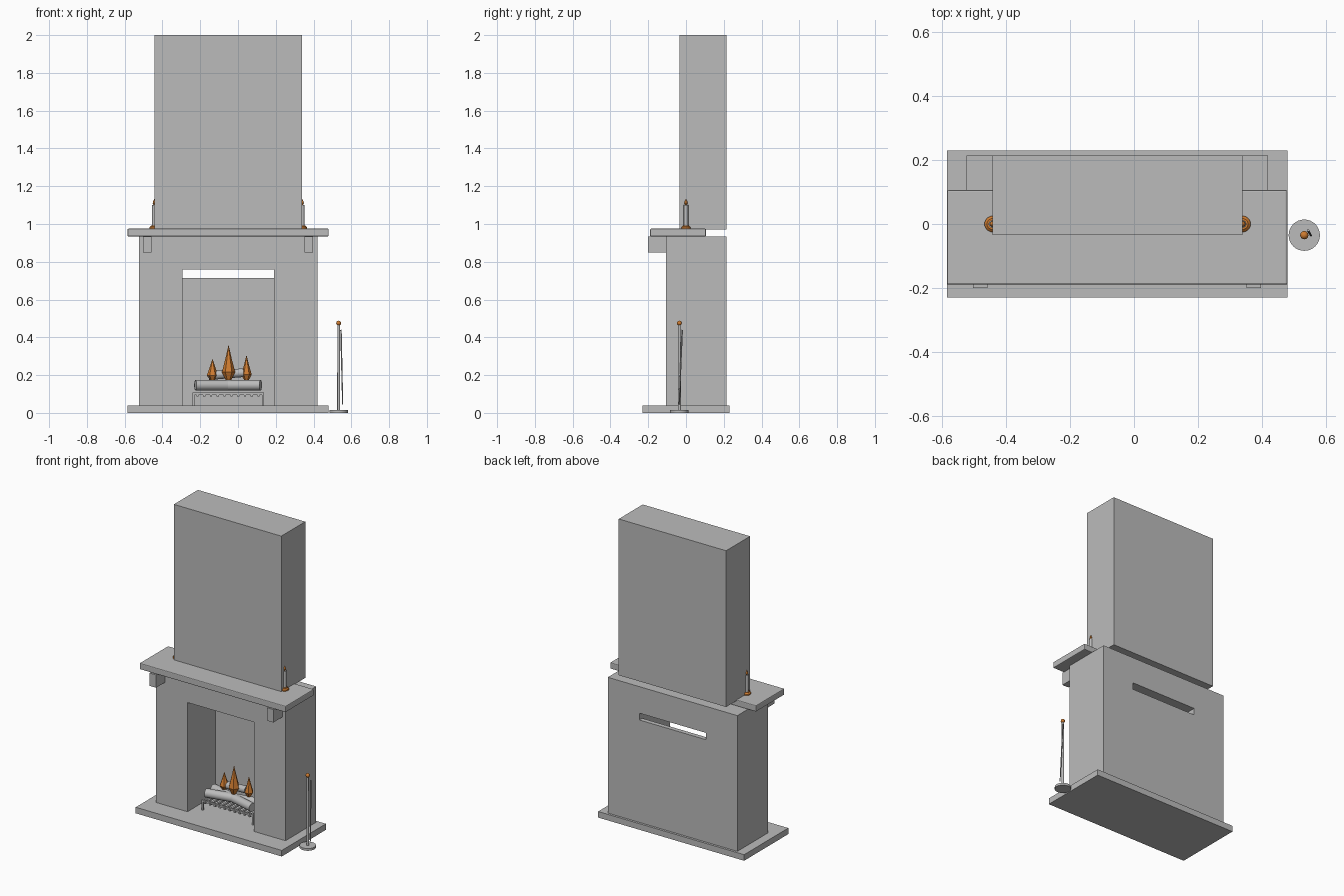
import bpy, bmesh
from math import cos, sin, tau, radians
from mathutils import Vector

cube = bpy.data.objects.get("Cube")
if cube:
    bpy.data.objects.remove(cube, do_unlink=True)


def material(name, color):
    m = bpy.data.materials.new(name)
    m.use_nodes = True
    m.diffuse_color = color
    m.node_tree.nodes["Principled BSDF"].inputs["Base Color"].default_value = color
    return m


GREY = material("stone grey", (0.5, 0.5, 0.5, 1))
ORANGE = material("flame orange", (0.62, 0.2, 0.03, 1))


def finish(name, bm, mat, smooth=False):
    bmesh.ops.recalc_face_normals(bm, faces=bm.faces)
    mesh = bpy.data.meshes.new(name)
    bm.to_mesh(mesh)
    bm.free()
    mesh.materials.append(mat)
    ob = bpy.data.objects.new(name, mesh)
    bpy.context.scene.collection.objects.link(ob)
    if smooth:
        bpy.ops.object.select_all(action="DESELECT")
        ob.select_set(True)
        bpy.context.view_layer.objects.active = ob
        bpy.ops.object.shade_smooth_by_angle(angle=radians(40))
    return ob


def add_box(bm, x, y, z):
    verts = bmesh.ops.create_cube(bm, size=1)["verts"]
    for v in verts:
        v.co = [(a + b) / 2 + c * (b - a) for (a, b), c in zip((x, y, z), v.co)]


def box(name, x, y, z, bevel=0):
    bm = bmesh.new()
    add_box(bm, x, y, z)
    if bevel:
        bmesh.ops.bevel(bm, geom=bm.edges[:], offset=bevel, segments=2, profile=0.5, affect="EDGES")
    return finish(name, bm, GREY)


def lathe(name, center, profile, mat, sides=24, smooth=True):
    """Revolve (radius, height) points around a vertical axis."""
    bm = bmesh.new()
    rings = [[bm.verts.new((center[0] + r * cos(tau * i / sides),
                            center[1] + r * sin(tau * i / sides), z))
              for i in range(sides)] for r, z in profile]
    for low, high in zip(rings, rings[1:]):
        for i in range(sides):
            j = (i + 1) % sides
            bm.faces.new((low[i], low[j], high[j], high[i]))
    bm.faces.new(rings[0][::-1])
    bm.faces.new(rings[-1])
    bmesh.ops.remove_doubles(bm, verts=bm.verts, dist=0.00001)
    return finish(name, bm, mat, smooth)


def rod(name, start, end, r1, r2=None, sides=16):
    a, b = Vector(start), Vector(end)
    bm = bmesh.new()
    bmesh.ops.create_cone(bm, cap_ends=True, segments=sides, radius1=r1,
                          radius2=r1 if r2 is None else r2, depth=(b - a).length)
    bm.transform((b - a).to_track_quat("Z", "Y").to_matrix().to_4x4())
    bmesh.ops.translate(bm, verts=bm.verts, vec=(a + b) / 2)
    return finish(name, bm, GREY, True)


# Hearth slab and arch-shaped surround
box("hearth", (-0.585, 0.48), (-0.23, 0.23), (0, 0.04))
bm = bmesh.new()
outline = [(-0.525, 0.04), (-0.295, 0.04), (-0.295, 0.76), (0.19, 0.76),
           (0.19, 0.04), (0.42, 0.04), (0.42, 0.935), (-0.525, 0.935)]
front = bm.faces.new([bm.verts.new((x, -0.105, z)) for x, z in outline])
new = bmesh.ops.extrude_face_region(bm, geom=[front])["geom"]
bmesh.ops.translate(bm, vec=(0, 0.32, 0), verts=[g for g in new if isinstance(g, bmesh.types.BMVert)])
finish("surround", bm, GREY)
box("firebox_back", (-0.295, 0.19), (0.185, 0.215), (0.04, 0.715))

# Mantel, brackets and chimney breast
box("mantel", (-0.585, 0.48), (-0.19, 0.106), (0.934, 0.975), 0.005)
for side, x in (("right", -0.481), ("left", 0.375)):
    box(side + "_bracket", (x - 0.023, x + 0.023), (-0.2, -0.105), (0.85, 0.935))
box("chimney_breast", (-0.443, 0.34), (-0.035, 0.215), (0.97, 2))

# Candles partly sunk into the chimney sides
for side, x in (("right", -0.443), ("left", 0.34)):
    lathe(side + "_candle_holder", (x, 0),
          [(0.025, 0.974), (0.025, 0.983), (0.017, 0.99), (0.017, 0.993)], ORANGE)
    lathe(side + "_candle", (x, 0), [(0.012, 0.99), (0.012, 1.1)], GREY)
    lathe(side + "_candle_flame", (x, 0),
          [(0.003, 1.1), (0.009, 1.11), (0.006, 1.12), (0, 1.132)], ORANGE, 12)

# Fire grate: rails, feet and a row of bars
bm = bmesh.new()
for y in (-0.03, 0.11):
    add_box(bm, (-0.24, 0.137), (y - 0.006, y + 0.006), (0.095, 0.107))
    for x in (-0.235, 0.132):
        add_box(bm, (x - 0.005, x + 0.005), (y - 0.006, y + 0.006), (0.04, 0.1))
for i in range(10):
    x = -0.215 + i * 0.036
    add_box(bm, (x - 0.006, x + 0.006), (-0.04, 0.12), (0.088, 0.1))
finish("grate", bm, GREY)

# Logs: two crossed below, one on top
rod("lower_log_1", (-0.225, -0.01, 0.147), (0.12, 0.06, 0.147), 0.028)
rod("lower_log_2", (-0.225, 0.07, 0.147), (0.12, -0.02, 0.147), 0.028)
rod("upper_log", (-0.155, 0.06, 0.197), (0.03, 0.05, 0.213), 0.023)

# Faceted flames
for name, x, y, top, r in (("right_flame", -0.135, 0.05, 0.288, 0.03),
                           ("middle_flame", -0.05, 0.03, 0.36, 0.035),
                           ("left_flame", 0.045, 0.05, 0.305, 0.028)):
    h = top - 0.17
    lathe(name, (x, y), [(r * 0.35, 0.17), (r, 0.17 + h * 0.24),
                         (r * 0.5, 0.17 + h * 0.6), (0, top)], ORANGE, 6, False)

# Tool stand with a leaning poker
spot = (0.533, -0.035)
lathe("stand_base", spot, [(0.049, 0), (0.049, 0.015)], GREY, 32)
lathe("stand_pole", spot, [(0.008, 0.015), (0.007, 0.468)], GREY, 12)
ball = [(0.013 * sin(tau * i / 16), 0.475 - 0.013 * cos(tau * i / 16)) for i in range(9)]
lathe("stand_knob", spot, ball, ORANGE, 16)
rod("poker", (0.554, -0.036, 0.045), (0.545, -0.02, 0.44), 0.003, 0.004, 8)
